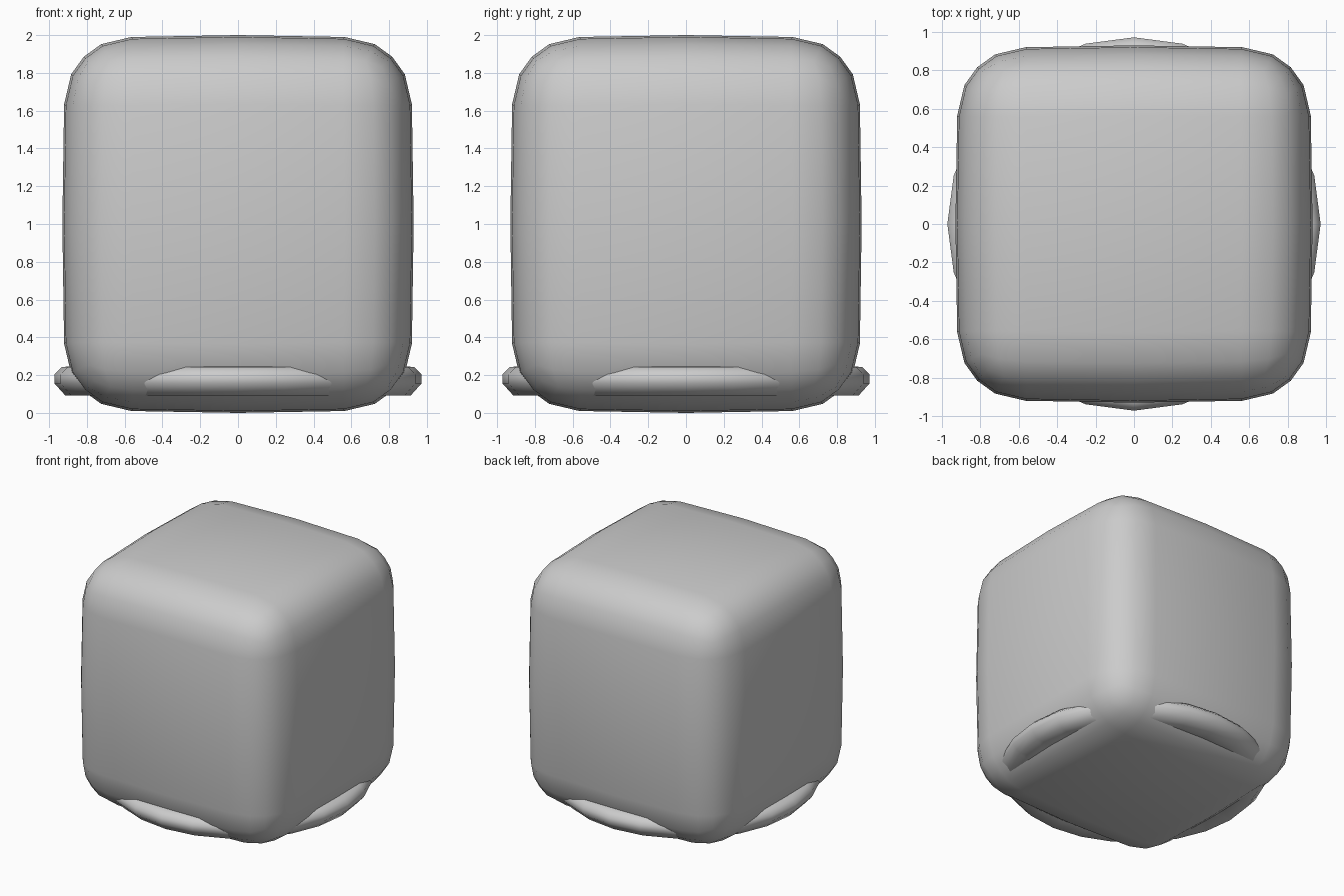
import bpy, bmesh, math
from mathutils import Vector

cube = bpy.data.objects.get("Cube")
if cube:
    bpy.data.objects.remove(cube)

# One plain grey for everything
grey = bpy.data.materials.new("light_grey")
grey.use_nodes = True
colour = (0.6, 0.6, 0.6, 1)
grey.diffuse_color = colour
grey.node_tree.nodes["Principled BSDF"].inputs["Base Color"].default_value = colour


def finish(name, bm):
    """Turn a bmesh into a smooth shaded object."""
    bmesh.ops.recalc_face_normals(bm, faces=bm.faces)
    for face in bm.faces:
        face.smooth = True
    mesh = bpy.data.meshes.new(name)
    bm.to_mesh(mesh)
    bm.free()
    mesh.materials.append(grey)
    obj = bpy.data.objects.new(name, mesh)
    bpy.context.collection.objects.link(obj)
    return obj


# Rounded block: a gridded cube pushed onto a core box plus a corner radius
core = (0.57, 0.57, 0.64)
radius = 0.36
bow = 0.01
bm = bmesh.new()
bmesh.ops.create_cube(bm, size=2)
bmesh.ops.subdivide_edges(bm, edges=bm.edges[:], cuts=5, use_grid_fill=True)
for v in bm.verts:
    flat = [max(-1, min(1, 3 * u)) for u in v.co]
    out = Vector([math.copysign(max(0, abs(u) - 1 / 3) * 1.5, u) for u in v.co]).normalized()
    for i in range(3):
        # Faces swell slightly towards their middles
        swell = 1 - bow * sum(flat[j] ** 2 for j in range(3) if j != i)
        v.co[i] = (core[i] * flat[i] + radius * out[i]) * swell
    v.co.z += 1
finish("rounded_block", bm)

# Base ring: a lathed band that shows through the four sides
profile = [(0.7, 0.093), (0.915, 0.093), (0.972, 0.156),
           (0.972, 0.204), (0.932, 0.243), (0.87, 0.247), (0.7, 0.247)]
sides = 24
bm = bmesh.new()
rings = []
for s in range(sides):
    a = math.tau * s / sides
    rings.append([bm.verts.new((r * math.cos(a), r * math.sin(a), z)) for r, z in profile])
for s in range(sides):
    here, after = rings[s], rings[(s + 1) % sides]
    for k in range(len(profile)):
        n = (k + 1) % len(profile)
        bm.faces.new((here[k], after[k], after[n], here[n]))
finish("base_ring", bm)
